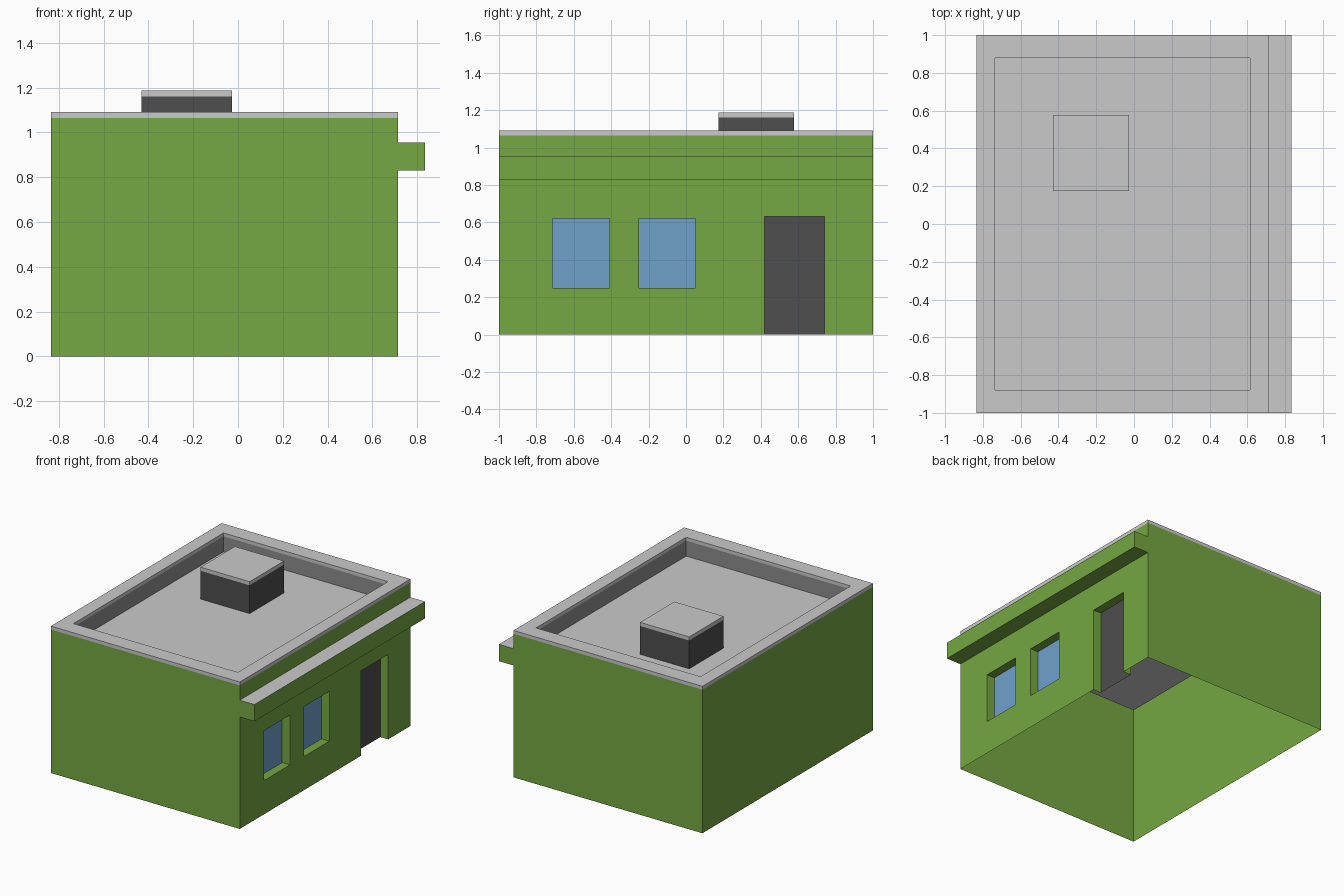
import bpy
import bmesh
from mathutils import Vector

if "Cube" in bpy.data.objects:
    bpy.data.objects.remove(bpy.data.objects["Cube"])


def material(name, rgb):
    lin = [((c / 255 + 0.055) / 1.055) ** 2.4 for c in rgb]
    m = bpy.data.materials.new(name)
    m.diffuse_color = (*lin, 1)
    m.use_nodes = True
    m.node_tree.nodes["Principled BSDF"].inputs["Base Color"].default_value = m.diffuse_color
    return m


GREEN = material("green_wall", (117, 168, 66))
LIGHT = material("light_grey", (202, 202, 202))
MID = material("mid_grey", (141, 141, 141))
DARK = material("dark_grey", (78, 78, 78))
BLUE = material("window_blue", (111, 161, 203))

X0, X1, Y0, Y1 = -0.835, 0.715, -1.0, 1.0      # outer walls
IX0, IX1, IY0, IY1 = -0.735, 0.615, -0.88, 0.88  # roof recess
WALL_TOP, CAP_TOP, ROOF = 1.065, 1.09, 0.95
DEPTH = 0.065


def rect(bm, axis, sign, pos, a, b, mat=0):
    """Axis-aligned rectangle facing sign along axis; a, b are the other ranges."""
    others = [i for i in range(3) if i != axis]
    verts = []
    for u, v in ((a[0], b[0]), (a[1], b[0]), (a[1], b[1]), (a[0], b[1])):
        p = [0, 0, 0]
        p[axis], p[others[0]], p[others[1]] = pos, u, v
        verts.append(bm.verts.new(p))
    f = bm.faces.new(verts)
    f.normal_update()
    if f.normal[axis] * sign < 0:
        f.normal_flip()
    f.material_index = mat


def sides(bm, x, y, z, out=1, skip=()):
    """Four upright faces around a rectangle, facing out (1) or in (-1)."""
    for axis, own, other in ((0, x, y), (1, y, x)):
        for k, s in ((0, -1), (1, 1)):
            if (axis, s) not in skip:
                rect(bm, axis, s * out, own[k], other, z)


def finish(bm, name, *mats):
    bmesh.ops.remove_doubles(bm, verts=bm.verts, dist=1e-5)
    me = bpy.data.meshes.new(name)
    bm.to_mesh(me)
    bm.free()
    for m in mats:
        me.materials.append(m)
    ob = bpy.data.objects.new(name, me)
    bpy.context.collection.objects.link(ob)


# Openings in the right wall: (name, y range, z range, material)
openings = [
    ("window_1", (-0.715, -0.41), (0.25, 0.62), BLUE),
    ("window_2", (-0.25, 0.05), (0.25, 0.62), BLUE),
    ("door", (0.42, 0.74), (0.0, 0.63), DARK),
]

# Walls: three plain, the right one cut for windows and door with reveals
bm = bmesh.new()
sides(bm, (X0, X1), (Y0, Y1), (0, WALL_TOP), skip=((0, 1),))
y = Y0
for name, oy, oz, mat in openings:
    rect(bm, 0, 1, X1, (y, oy[0]), (0, WALL_TOP))
    rect(bm, 0, 1, X1, oy, (oz[1], WALL_TOP))
    reveal = (X1 - DEPTH, X1)
    rect(bm, 1, 1, oy[0], reveal, oz)
    rect(bm, 1, -1, oy[1], reveal, oz)
    rect(bm, 2, -1, oz[1], reveal, oy)
    if oz[0] > 0:
        rect(bm, 0, 1, X1, oy, (0, oz[0]))
        rect(bm, 2, 1, oz[0], reveal, oy)
    y = oy[1]
rect(bm, 0, 1, X1, (y, Y1), (0, WALL_TOP))
finish(bm, "walls", GREEN)

# Window panes and door panel at the back of the reveals
for name, oy, oz, mat in openings:
    bm = bmesh.new()
    rect(bm, 0, 1, X1 - DEPTH, oy, oz)
    finish(bm, name, mat)

# Light coping around the top of the walls
bm = bmesh.new()
sides(bm, (X0, X1), (Y0, Y1), (WALL_TOP, CAP_TOP))
sides(bm, (IX0, IX1), (IY0, IY1), (WALL_TOP, CAP_TOP), out=-1)
for xr in ((X0, IX0), (IX1, X1)):
    for yr in ((Y0, IY0), (IY0, IY1), (IY1, Y1)):
        rect(bm, 2, 1, CAP_TOP, xr, yr)
for yr in ((Y0, IY0), (IY1, Y1)):
    rect(bm, 2, 1, CAP_TOP, (IX0, IX1), yr)
finish(bm, "coping", LIGHT)

# Inner faces of the parapet
bm = bmesh.new()
sides(bm, (IX0, IX1), (IY0, IY1), (ROOF, WALL_TOP), out=-1)
finish(bm, "parapet_inside", MID)

# Sunken flat roof
bm = bmesh.new()
rect(bm, 2, 1, ROOF, (IX0, IX1), (IY0, IY1))
finish(bm, "roof", LIGHT)

# Canopy along the right wall, light on top
bm = bmesh.new()
cx, cz = (X1, 0.835), (0.83, 0.955)
sides(bm, cx, (Y0, Y1), cz, skip=((0, -1),))
rect(bm, 2, -1, cz[0], cx, (Y0, Y1))
rect(bm, 2, 1, cz[1], cx, (Y0, Y1), 1)
finish(bm, "canopy", GREEN, LIGHT)

# Roof box with a light lid
hx, hy = (-0.43, -0.027), (0.175, 0.577)
bm = bmesh.new()
sides(bm, hx, hy, (ROOF, 1.16))
finish(bm, "roof_box", DARK)
bm = bmesh.new()
sides(bm, hx, hy, (1.16, 1.187))
rect(bm, 2, 1, 1.187, hx, hy)
finish(bm, "roof_box_lid", LIGHT)
